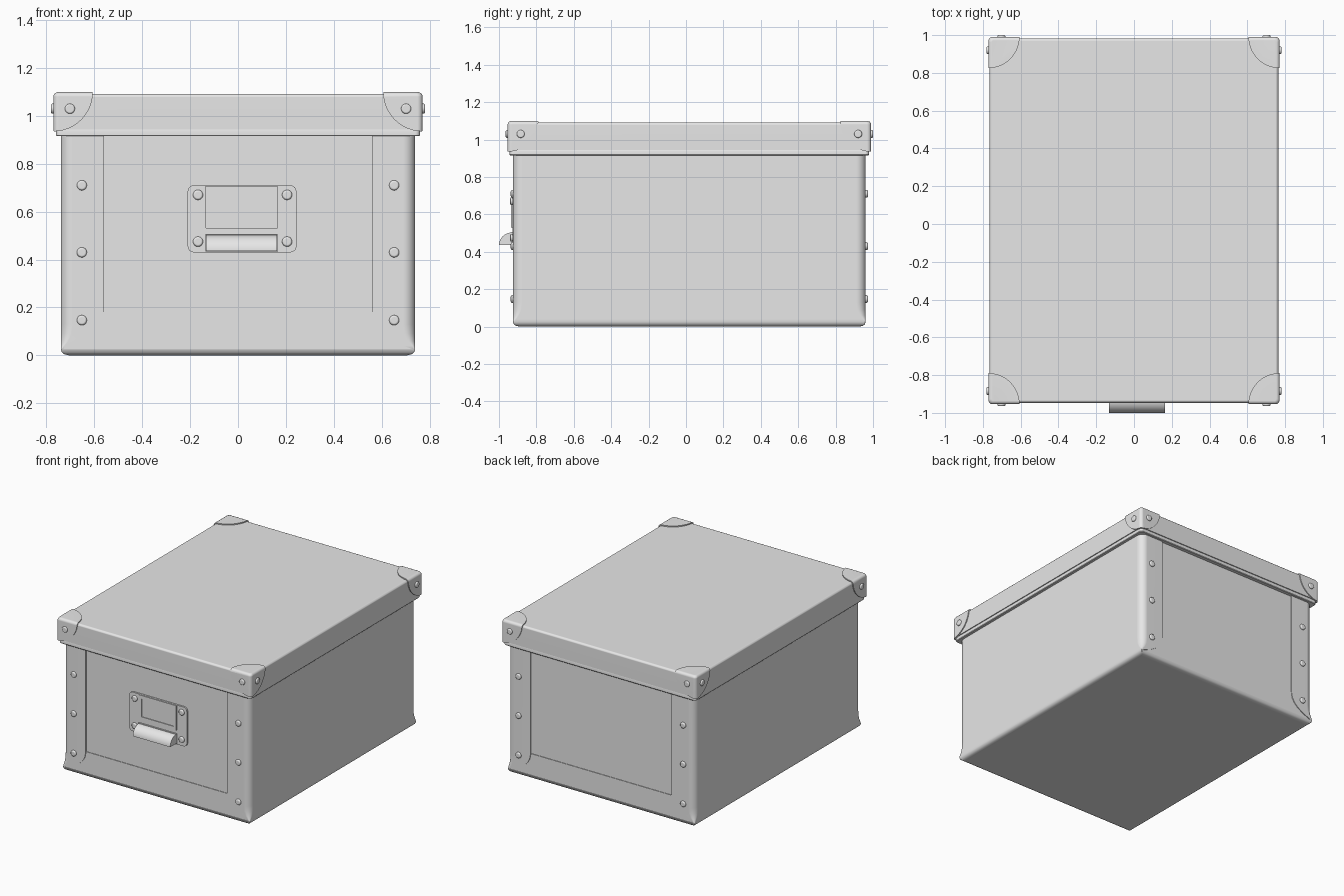
import bpy, bmesh, math
from mathutils import Vector, Matrix

if "Cube" in bpy.data.objects:
    bpy.data.objects.remove(bpy.data.objects["Cube"], do_unlink=True)

GREY = (0.8, 0.8, 0.8, 1)
mat = bpy.data.materials.new("light grey")
mat.use_nodes = True
mat.diffuse_color = GREY
mat.node_tree.nodes["Principled BSDF"].inputs["Base Color"].default_value = GREY

CY = 0.018                      # box centre in y
BODY_X, BODY_Y = 0.74, 0.943    # half sizes
LID_X, LID_Y, LID_TOP = 0.764, 0.965, 1.092
CAP_X, CAP_Y, CAP_TOP, CAP_R = 0.771, 0.972, 1.1, 0.165
FRONT, BACK = CY - BODY_Y, CY + BODY_Y


def make(name, bm):
    bmesh.ops.recalc_face_normals(bm, faces=bm.faces[:])
    mesh = bpy.data.meshes.new(name)
    bm.to_mesh(mesh)
    bm.free()
    mesh.materials.append(mat)
    ob = bpy.data.objects.new(name, mesh)
    bpy.context.collection.objects.link(ob)
    return ob


def activate(ob):
    bpy.ops.object.select_all(action="DESELECT")
    ob.select_set(True)
    bpy.context.view_layer.objects.active = ob


def smooth(ob):
    activate(ob)
    bpy.ops.object.shade_smooth_by_angle(angle=math.radians(35))
    ob.modifiers.new("normals", "WEIGHTED_NORMAL").keep_sharp = True


def boolean(ob, cutter, operation="DIFFERENCE"):
    activate(ob)
    mod = ob.modifiers.new("cut", "BOOLEAN")
    mod.operation, mod.object, mod.solver = operation, cutter, "EXACT"
    bpy.ops.object.modifier_apply(modifier=mod.name)
    bpy.data.objects.remove(cutter, do_unlink=True)


def rounded_rect(hx, hy, r, seg=6):
    pts = []
    for k, (sx, sy) in enumerate([(1, 1), (-1, 1), (-1, -1), (1, -1)]):
        for i in range(seg + 1):
            a = math.pi / 2 * (k + i / seg)
            pts.append((sx * (hx - r) + r * math.cos(a), sy * (hy - r) + r * math.sin(a)))
    return pts


def loft(name, hx, hy, sections):
    """Stack rounded rectangles given as (z, inset, corner radius)."""
    bm = bmesh.new()
    rings = [[bm.verts.new((x, y + CY, z)) for x, y in rounded_rect(hx - d, hy - d, r)]
             for z, d, r in sections]
    for a, b in zip(rings, rings[1:]):
        n = len(a)
        for i in range(n):
            bm.faces.new((a[i], a[(i + 1) % n], b[(i + 1) % n], b[i]))
    bm.faces.new(rings[0][::-1])
    bm.faces.new(rings[-1])
    return make(name, bm)


def prism(name, pts, y0, y1):
    """Extrude an x-z outline from y0 to y1."""
    bm = bmesh.new()
    face = bm.faces.new([bm.verts.new((x, y0, z)) for x, z in pts])
    new = bmesh.ops.extrude_face_region(bm, geom=[face])["geom"]
    bmesh.ops.translate(bm, vec=(0, y1 - y0, 0),
                        verts=[v for v in new if isinstance(v, bmesh.types.BMVert)])
    return make(name, bm)


def rect(x0, x1, z0, z1, r=0.002):
    cx, cz = (x0 + x1) / 2, (z0 + z1) / 2
    return [(x + cx, z + cz) for x, z in rounded_rect((x1 - x0) / 2, (z1 - z0) / 2, r, 4)]


def rivet(name, pos, direction, radius=0.021, height=0.014):
    """Domed head standing on a surface at pos."""
    bm = bmesh.new()
    rot = Vector((0, 0, 1)).rotation_difference(Vector(direction)).to_matrix().to_4x4()
    bmesh.ops.create_cone(bm, cap_ends=True, segments=20, radius1=radius, radius2=radius,
                          depth=2 * height)
    rim = [e for e in bm.edges if all(v.co.z > 0 for v in e.verts)]
    bmesh.ops.bevel(bm, geom=rim, offset=height * 0.7, segments=4, profile=0.5, affect="EDGES")
    bm.transform(Matrix.Translation(pos) @ rot)
    smooth(make(name, bm))


# Body: rounded upright edges that sharpen into pointed bottom corners
body = loft("box_body", BODY_X, BODY_Y, [
    (0, 0.035, 0.004), (0.004, 0.016, 0.004), (0.012, 0.005, 0.004), (0.025, 0, 0.005),
    (0.04, 0, 0.015), (0.06, 0, 0.032), (0.09, 0, 0.045), (0.13, 0, 0.05), (0.93, 0, 0.05)])

# Recessed end panels between the wrapped side flaps
half = [(0.725, 0.026), (0.66, 0.052), (0.61, 0.083), (0.583, 0.11), (0.567, 0.138),
        (0.56, 0.17), (0.56, 0.925)]
flap_gap = half + [(-x, z) for x, z in reversed(half)]
panel = [(0.56, 0.18), (0.56, 0.925), (-0.56, 0.925), (-0.56, 0.18)]
for y, s in ((FRONT, 1), (BACK, -1)):
    boolean(body, prism("flap_cutter", flap_gap, y - s * 0.05, y + s * 0.005))
    boolean(body, prism("panel_cutter", panel, y - s * 0.05, y + s * 0.009))
smooth(body)

# Lid with a slimmer lower rim
smooth(loft("lid", LID_X, LID_Y, [
    (0.943, 0, 0.02), (LID_TOP - 0.014, 0, 0.02), (LID_TOP - 0.008, 0.002, 0.02),
    (LID_TOP - 0.002, 0.008, 0.016), (LID_TOP, 0.014, 0.012)]))
smooth(loft("lid_rim", LID_X, LID_Y, [(0.915, 0.007, 0.02), (0.919, 0.004, 0.02),
                                      (0.938, 0.004, 0.02), (0.946, 0.008, 0.02)]))

# Lid corner caps with their rivets
for sx, side in ((1, "left"), (-1, "right")):
    for sy, end in ((-1, "front"), (1, "back")):
        name = f"{end}_{side}"
        cap = loft("corner_cap_" + name, CAP_X, CAP_Y, [
            (0.91, 0, 0.022), (CAP_TOP - 0.02, 0, 0.022), (CAP_TOP - 0.012, 0.002, 0.022),
            (CAP_TOP - 0.005, 0.007, 0.02), (CAP_TOP, 0.018, 0.012)])
        bm = bmesh.new()
        bmesh.ops.create_uvsphere(bm, u_segments=48, v_segments=24, radius=CAP_R)
        bmesh.ops.translate(bm, vec=(sx * CAP_X, CY + sy * CAP_Y, CAP_TOP), verts=bm.verts[:])
        boolean(cap, make("cap_cutter", bm), "INTERSECT")
        smooth(cap)
        rivet("cap_end_rivet_" + name, (sx * 0.702, CY + sy * CAP_Y, 1.03), (0, sy, 0),
              height=0.01)
        rivet("cap_side_rivet_" + name, (sx * CAP_X, CY + sy * (CAP_Y - 0.07), 1.03),
              (sx, 0, 0), height=0.01)
        # Flap rivets down each upright edge
        for i, z in enumerate((0.147, 0.43, 0.71)):
            rivet(f"flap_rivet_{name}_{i + 1}", (sx * 0.652, CY + sy * BODY_Y, z), (0, sy, 0),
                  height=0.012)

# Label plate with its card frame
base = FRONT + 0.012
plate_y = FRONT - 0.003
smooth(prism("label_plate", rect(-0.21, 0.244, 0.43, 0.71, 0.025), base, plate_y))
frame = prism("label_frame", rect(-0.135, 0.165, 0.53, 0.708), base, plate_y - 0.007)
boolean(frame, prism("window_cutter", rect(-0.11, 0.143, 0.555, 0.685),
                     plate_y - 0.05, plate_y - 0.002))
smooth(frame)
for x in (-0.167, 0.205):
    for z in (0.475, 0.67):
        rivet("plate_rivet", (x, plate_y, z), (0, -1, 0), height=0.012)

# Pull handle: quarter-round bar on a thin backing strip
smooth(prism("handle_back", rect(-0.135, 0.165, 0.432, 0.507), base, plate_y - 0.008))
bm = bmesh.new()
arc = [(-0.93 - 0.07 * math.sin(a), 0.436 + 0.067 * math.cos(a))
       for a in (math.pi / 2 * i / 10 for i in range(11))]
outline = [(-0.92, 0.436), (-0.92, 0.503)] + arc
face = bm.faces.new([bm.verts.new((-0.133, y, z)) for y, z in outline])
new = bmesh.ops.extrude_face_region(bm, geom=[face])["geom"]
bmesh.ops.translate(bm, vec=(0.296, 0, 0),
                    verts=[v for v in new if isinstance(v, bmesh.types.BMVert)])
smooth(make("pull_handle", bm))
